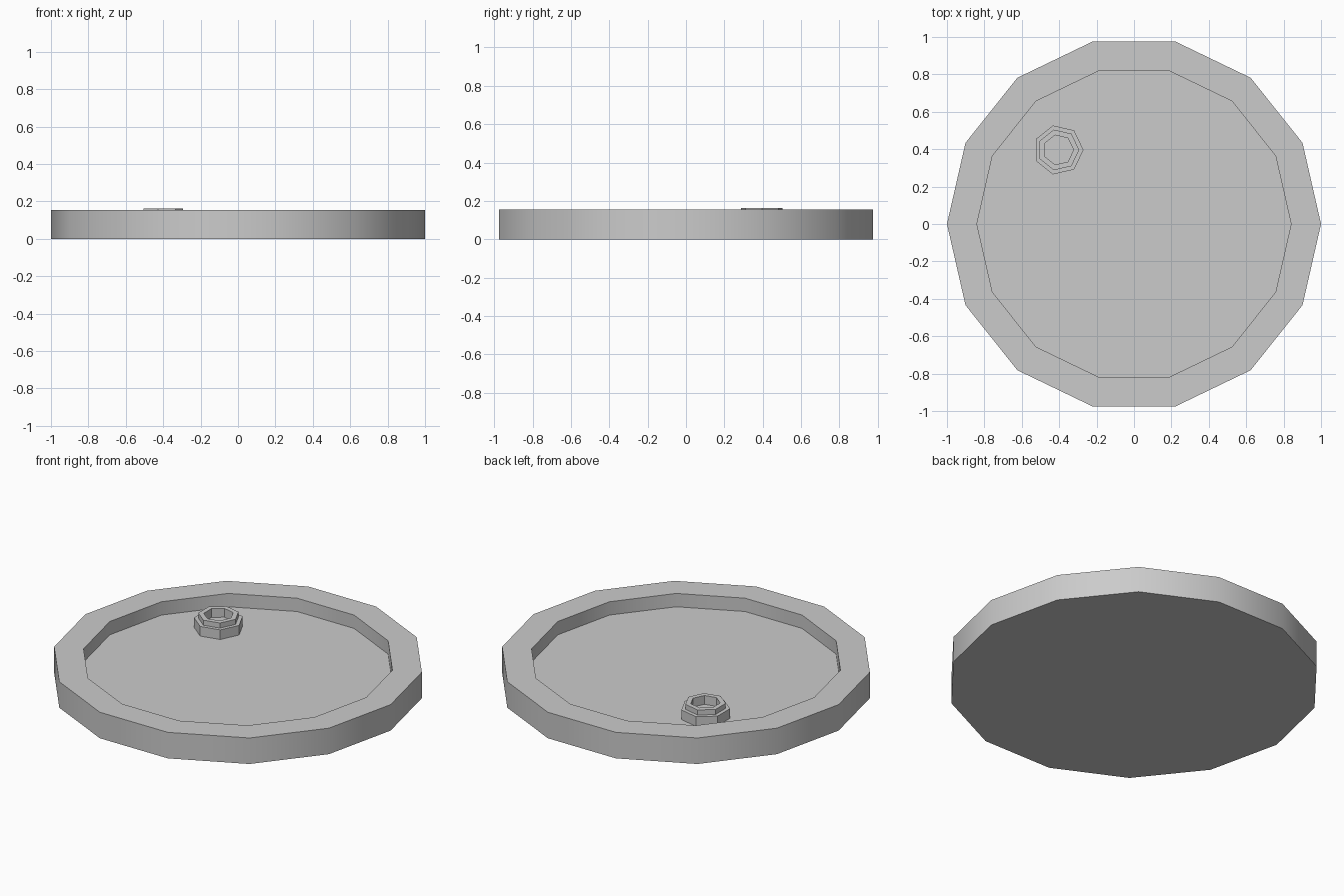
import bpy, bmesh
from math import cos, sin, pi, radians

if "Cube" in bpy.data.objects:
    bpy.data.objects.remove(bpy.data.objects["Cube"])


def lathe(name, sides, profile, center=(0, 0)):
    """Closed solid from (radius, z) rings, capped at both ends."""
    bm = bmesh.new()
    rings = [[bm.verts.new((center[0] + r * cos(2 * pi * i / sides),
                            center[1] + r * sin(2 * pi * i / sides), z))
              for i in range(sides)] for r, z in profile]
    for a, b in zip(rings, rings[1:]):
        for i in range(sides):
            j = (i + 1) % sides
            bm.faces.new((a[i], a[j], b[j], b[i]))
    bm.faces.new(rings[0][::-1])
    bm.faces.new(rings[-1])
    bmesh.ops.recalc_face_normals(bm, faces=bm.faces[:])
    mesh = bpy.data.meshes.new(name)
    bm.to_mesh(mesh)
    bm.free()
    ob = bpy.data.objects.new(name, mesh)
    bpy.context.collection.objects.link(ob)
    bpy.ops.object.select_all(action='DESELECT')
    ob.select_set(True)
    bpy.context.view_layer.objects.active = ob
    bpy.ops.object.shade_smooth_by_angle(angle=radians(30))
    return ob


# Shallow dish with a raised rim
FLOOR = 0.075
lathe("dish", 14, [(1, 0), (1, 0.154), (0.84, 0.154), (0.84, FLOOR)])

# Stepped fitting with a blind hole, standing on the dish floor
lathe("stepped_fitting", 7,
      [(0.134, FLOOR), (0.134, 0.132), (0.111, 0.132), (0.111, 0.162),
       (0.081, 0.162), (0.081, 0.11)], center=(-0.404, 0.396))
